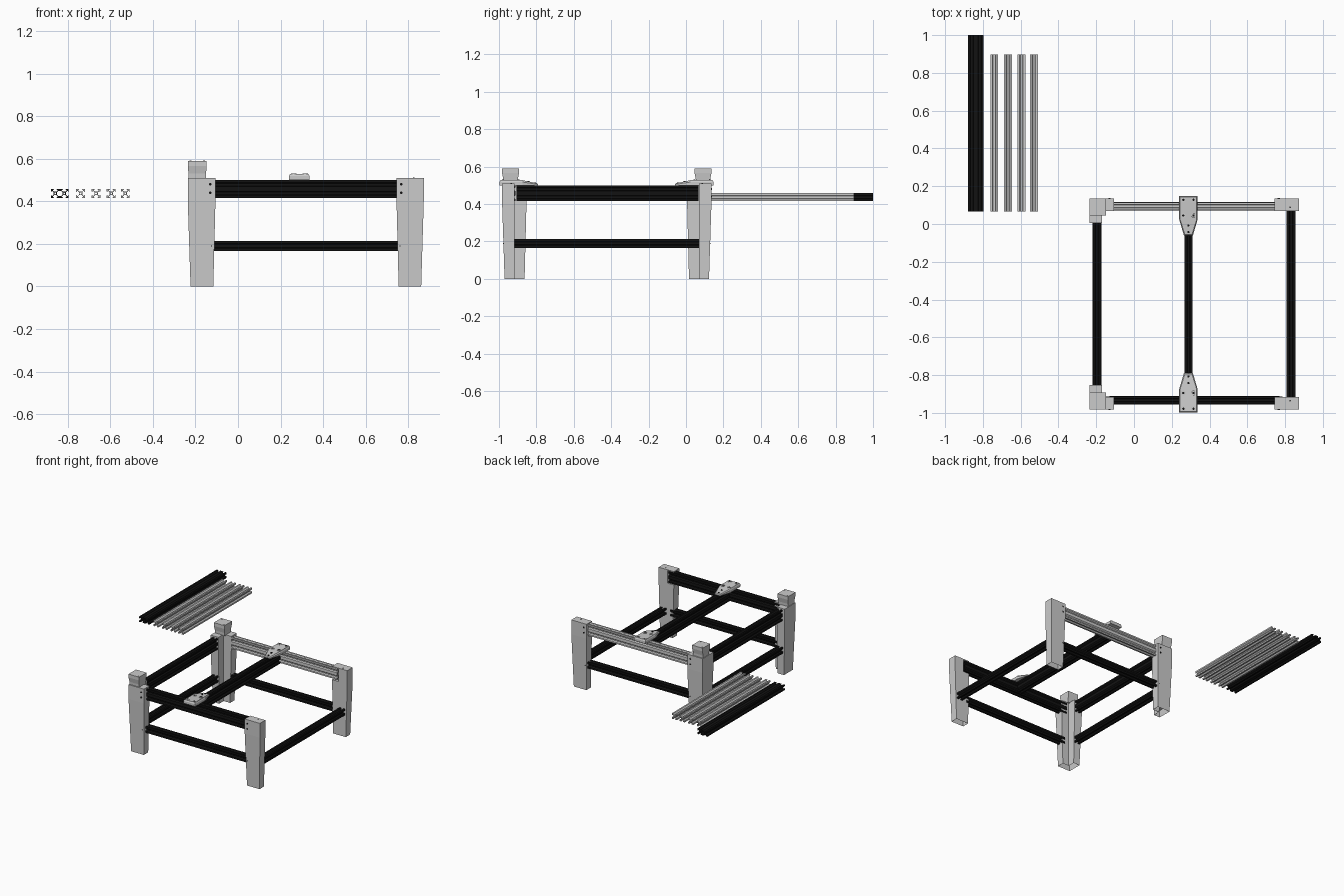
import bpy, bmesh, math
from mathutils import Matrix, Vector

if "Cube" in bpy.data.objects:
    bpy.data.objects.remove(bpy.data.objects["Cube"])

black = bpy.data.materials.new("black_anodised")
black.diffuse_color = (0.006, 0.006, 0.006, 1)
black.use_nodes = True
black.node_tree.nodes["Principled BSDF"].inputs["Base Color"].default_value = black.diffuse_color


def add(name, me, mat=None):
    ob = bpy.data.objects.new(name, me)
    bpy.context.collection.objects.link(ob)
    if mat:
        me.materials.append(mat)
    return ob


def loft(name, rings, mat=None, recess=0):
    """Closed solid through stacked rings; recess hollows the first ring's cap."""
    bm = bmesh.new()
    vs = [[bm.verts.new(p) for p in r] for r in rings]
    n = len(rings[0])
    for a, b in zip(vs, vs[1:]):
        for i in range(n):
            bm.faces.new((a[i], a[(i + 1) % n], b[(i + 1) % n], b[i]))
    cap = bm.faces.new(vs[0][::-1])
    bm.faces.new(vs[-1])
    bmesh.ops.recalc_face_normals(bm, faces=bm.faces)
    if recess:
        bmesh.ops.inset_region(bm, faces=[cap], thickness=0.009)
        bmesh.ops.translate(bm, verts=cap.verts, vec=(0, 0, recess))
    me = bpy.data.meshes.new(name)
    bm.to_mesh(me)
    bm.free()
    return add(name, me, mat)


def box_ring(x0, x1, y0, y1, z):
    return [(x0, y0, z), (x1, y0, z), (x1, y1, z), (x0, y1, z)]


def disc(name, loc, r, h, axis='Z', mat=None):
    bm = bmesh.new()
    rot = {'Z': Matrix(), 'Y': Matrix.Rotation(math.pi / 2, 4, 'X'),
           'X': Matrix.Rotation(math.pi / 2, 4, 'Y')}[axis]
    bmesh.ops.create_cone(bm, cap_ends=True, segments=20, radius1=r, radius2=r, depth=h,
                          matrix=Matrix.Translation(loc) @ rot)
    me = bpy.data.meshes.new(name)
    bm.to_mesh(me)
    bm.free()
    return add(name, me, mat)


# Slotted extrusion cross-section, 20 units square per cell
HALF = [(10, 4.6), (8.2, 2.85), (8.2, 5.5), (6.56, 5.5), (3.9, 2.84)]
SLOT = [(x, -y) for x, y in HALF] + HALF[::-1]


def side(k, dy=0, corner=True):
    pts = SLOT + ([(10, 10)] if corner else [])
    c, s = [(1, 0), (0, 1), (-1, 0), (0, -1)][k]
    return [(c * x - s * y, s * x + c * y + dy) for x, y in pts]


def bore(dy):
    return [(2.1 * math.cos(i * math.pi / 6), 2.1 * math.sin(i * math.pi / 6) + dy) for i in range(12)]


SINGLE = [side(0) + side(1) + side(2) + side(3), bore(0)]
DOUBLE = [side(0, 10) + side(1, 10) + side(2, 10, False)
          + side(2, -10) + side(3, -10) + side(0, -10, False),
          bore(10), bore(-10),
          [(2.84, 6.1), (-2.84, 6.1), (-5.5, 3.44), (-5.5, -3.44),
           (-2.84, -6.1), (2.84, -6.1), (5.5, -3.44), (5.5, 3.44)]]
# columns: local x, local y (long side), local z (length)
AXES = {'x': ((0, 1, 0), (0, 0, 1), (1, 0, 0)),
        'y': ((-1, 0, 0), (0, 0, 1), (0, 1, 0)),
        'flat_y': ((0, 0, 1), (1, 0, 0), (0, 1, 0))}


def rail(name, section, axis, a, b, p, z, size=0.042, mat=black):
    """Extrusion from a to b along its axis; p is the other ground coordinate."""
    cu = bpy.data.curves.new(name, 'CURVE')
    cu.dimensions = '2D'
    cu.fill_mode = 'BOTH'
    cu.extrude = (b - a) / 2
    for loop in section:
        sp = cu.splines.new('POLY')
        sp.points.add(len(loop) - 1)
        for pt, (x, y) in zip(sp.points, loop):
            pt.co = (x * size / 20, y * size / 20, 0, 1)
        sp.use_cyclic_u = True
    tmp = bpy.data.objects.new(name + "_curve", cu)
    bpy.context.collection.objects.link(tmp)
    me = bpy.data.meshes.new_from_object(tmp)
    bpy.data.objects.remove(tmp)
    mid = (a + b) / 2
    loc = (mid, p, z) if axis == 'x' else (p, mid, z)
    me.transform(Matrix.Translation(loc) @ Matrix(AXES[axis]).transposed().to_4x4())
    me.name = name
    for f in me.polygons:
        f.use_smooth = False
    return add(name, me, mat)


# Upper frame rails and the cross beam
rail("front_upper_rail", DOUBLE, 'x', -0.15, 0.785, -0.933, 0.458)
rail("back_upper_rail", DOUBLE, 'x', -0.15, 0.785, 0.094, 0.458, mat=None)
rail("left_upper_rail", DOUBLE, 'y', -0.88, 0.03, -0.196, 0.458)
rail("cross_beam", DOUBLE, 'y', -0.905, 0.068, 0.289, 0.458)
# Lower frame rails
rail("front_lower_rail", SINGLE, 'x', -0.13, 0.77, -0.933, 0.19, 0.047)
rail("back_lower_rail", SINGLE, 'x', -0.13, 0.77, 0.094, 0.19, 0.047)
rail("left_lower_rail", SINGLE, 'y', -0.87, 0.02, -0.196, 0.19, 0.047)
rail("right_lower_rail", SINGLE, 'y', -0.93, 0.08, 0.832, 0.19, 0.047)
# Loose spare rails lying beside the frame
rail("spare_wide_rail", DOUBLE, 'flat_y', 0.066, 1.0, -0.838, 0.437)
for i, x in enumerate((-0.74, -0.667, -0.596, -0.53)):
    rail(f"spare_rail_{i + 1}", SINGLE, 'y', 0.066, 0.897, x, 0.437, mat=None)

# Legs: local u, v run inward from the outer corner
L_TOP = [(0, 0), (.13, 0), (.13, .066), (.066, .066), (.066, .13), (0, .13)]
L_LOW = [(.013, .013), (.12, .013), (.12, .066), (.066, .066), (.066, .12), (.013, .12)]
R_TOP = [(0, 0), (.128, 0), (.128, .066), (0, .066)]
R_LOW = [(.012, .013), (.118, .013), (.118, .066), (.012, .066)]

for end, oy, sy in (("front", -0.983, 1), ("back", 0.136, -1)):
    for hand, ox, sx, top, low in (("left", -0.236, 1, L_TOP, L_LOW), ("right", 0.873, -1, R_TOP, R_LOW)):
        ring = lambda pts, z: [(ox + sx * u, oy + sy * v, z) for u, v in pts]
        leg = loft(f"{end}_{hand}_leg", [ring(low, 0), ring(top, 0.4), ring(top, 0.51)], recess=0.05)
        # bolt holes on the outer face
        for z, u, r in ((0.48, .106, .006), (0.44, .106, .006), (0.19, .112, .003)):
            v = 0.0 if z > 0.4 else 0.0068
            disc(f"{end}_{hand}_leg_bolt", (ox + sx * u, oy + sy * v, z), r, 0.004, 'Y', black)
        if hand == "right":
            # open pocket that receives the upper rail
            u0, u1 = sorted((ox - 0.075, ox - 0.14))
            v0, v1 = sorted((oy + sy * 0.022, oy + sy * 0.08))
            cut = loft("rail_pocket_cutter", [box_ring(u0, u1, v0, v1, z) for z in (0.408, 0.503)])
            mod = leg.modifiers.new("pocket", 'BOOLEAN')
            mod.object = cut
            mod.operation = 'DIFFERENCE'
            mod.solver = 'EXACT'
            bpy.context.view_layer.objects.active = leg
            bpy.ops.object.modifier_apply(modifier="pocket")
            bpy.data.objects.remove(cut)
            disc(f"{end}_right_leg_top_bolt", (0.826, oy + sy * 0.048, 0.51), 0.004, 0.003, 'Z', black)
        else:
            # motor block standing on the left legs
            rings = []
            for z, g in ((0.505, .008), (0.53, .007), (0.565, 0), (0.59, 0)):
                y0, y1 = sorted((oy + sy * g, oy + sy * (.09 - g)))
                rings.append(box_ring(ox + g * 0.5, ox + .089 - g * 0.5, y0, y1, z))
            loft(f"{end}_motor_block", rings)
            for u in (.013, .076):
                for v in (.013, .077):
                    disc(f"{end}_motor_block_bolt", (ox + u, oy + sy * v, 0.59), 0.005, 0.003)

# Carriage plates joining the cross beam to the front and back rails
CX = 0.288
for end, oy, sy in (("front", -0.997, 1), ("back", 0.147, -1)):
    def outline(z, g, tip_z):
        pts = [(-.049 + g, g), (.049 - g, g), (.049 - g, .122), (.024 - g, .207 - g), (-.024 + g, .207 - g), (-.049 + g, .122)]
        return [(CX + x, oy + sy * v, tip_z if v > .15 else z) for x, v in pts]
    loft(f"{end}_carriage_plate", [outline(.5, 0, .5), outline(.518, 0, .505), outline(.528, .005, .511)])
    for x in (-.027, .027):
        for v in (.019, .102):
            disc(f"{end}_carriage_wheel_bolt", (CX + x, oy + sy * v, .528), .013, .004)
            disc(f"{end}_carriage_bolt_socket", (CX + x, oy + sy * v, .530), .006, .002, 'Z', black)
    for v in (.155, .19):
        z = .528 - .017 * (v - .122) / .08
        disc(f"{end}_carriage_beam_bolt", (CX, oy + sy * v, z), .006, .006, 'Z', black)
